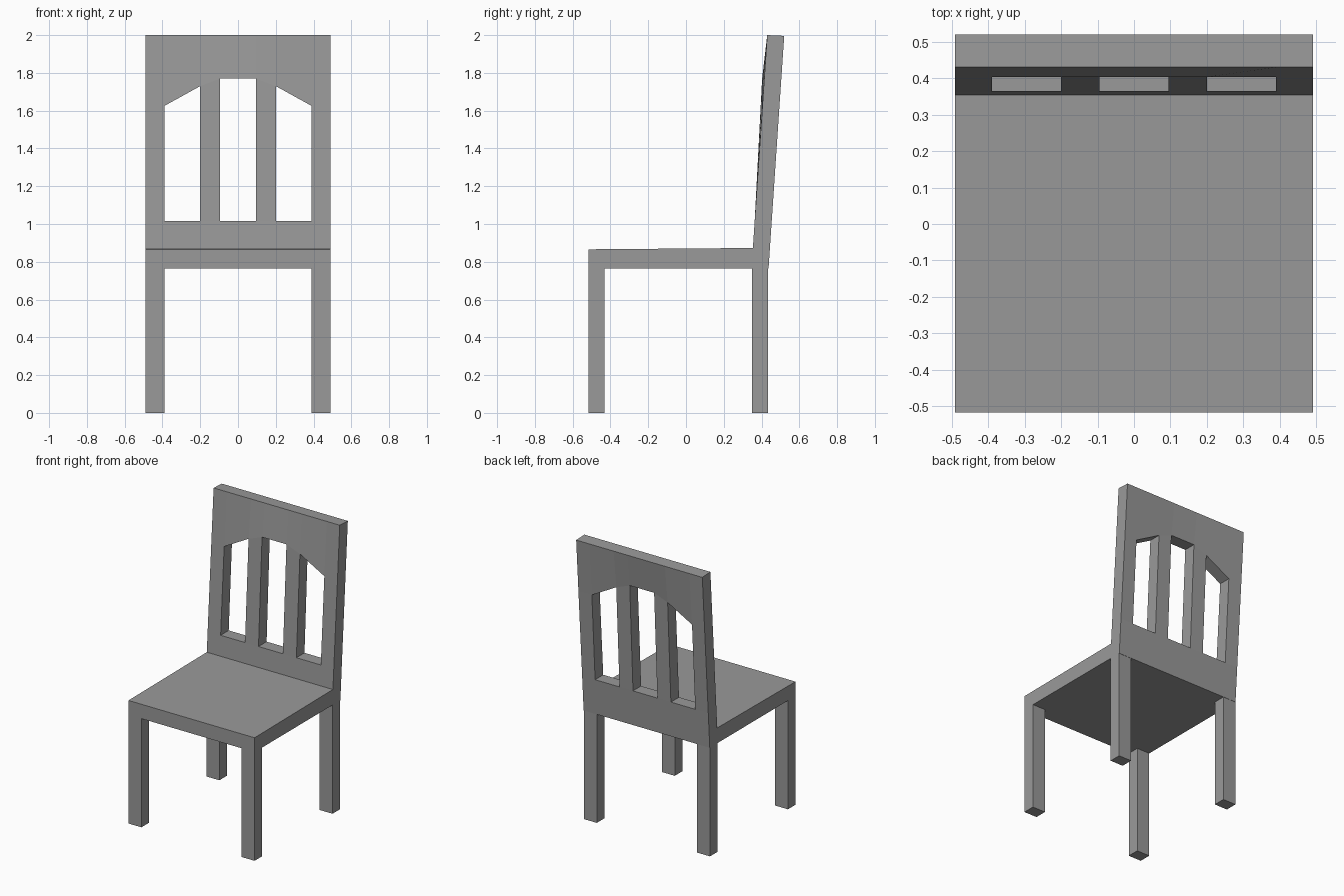
import bpy
import bmesh

cube = bpy.data.objects.get("Cube")
if cube:
    bpy.data.objects.remove(cube, do_unlink=True)

grey = bpy.data.materials.new("plain grey")
grey.use_nodes = True
colour = (0.32, 0.32, 0.32, 1)
grey.diffuse_color = colour
grey.node_tree.nodes["Principled BSDF"].inputs["Base Color"].default_value = colour

HALF = 0.491      # half width of the chair
INNER = 0.39      # inner edge of the legs and back posts
SEAT_TOP = 0.873
SEAT_LOW = 0.765


def finish(name, bm):
    bmesh.ops.recalc_face_normals(bm, faces=bm.faces)
    mesh = bpy.data.meshes.new(name)
    bm.to_mesh(mesh)
    bm.free()
    mesh.materials.append(grey)
    obj = bpy.data.objects.new(name, mesh)
    bpy.context.collection.objects.link(obj)
    return obj


def extrude_x(name, profile, x0, x1):
    """Solid with a (y, z) outline, running from x0 to x1."""
    bm = bmesh.new()
    a, b = [[bm.verts.new((x, y, z)) for y, z in profile] for x in (x0, x1)]
    bm.faces.new(a)
    bm.faces.new(b)
    for i in range(len(a)):
        j = (i + 1) % len(a)
        bm.faces.new((a[i], a[j], b[j], b[i]))
    return finish(name, bm)


def front_y(z):
    return 0.354 + 0.076 * (z - SEAT_TOP) / (2 - SEAT_TOP)


def rear_y(z):
    return 0.437 + 0.083 * (z - SEAT_LOW) / (2 - SEAT_LOW)


# Seat slab, including the foot of the back rest
extrude_x("seat", [(-0.517, SEAT_LOW), (rear_y(SEAT_LOW), SEAT_LOW),
                   (rear_y(SEAT_TOP), SEAT_TOP), (front_y(SEAT_TOP), SEAT_TOP),
                   (-0.517, 0.866)], -HALF, HALF)

# Four square legs
for side, x0, x1 in (("right", -HALF, -INNER), ("left", INNER, HALF)):
    for end, y0, y1 in (("front", -0.517, -0.432), ("back", 0.35, 0.435)):
        extrude_x(f"{end}_{side}_leg",
                  [(y0, 0), (y1, 0), (y1, SEAT_LOW), (y0, SEAT_LOW)], x0, x1)

# Leaning back rest: a grid of columns and rows with three openings left out
columns = [(HALF, 1.625), (INNER, 1.625), (0.2, 1.73), (0.095, 1.77)]
columns = [(-x, z) for x, z in columns] + columns[::-1]
OPENINGS = {(1, 1), (3, 1), (5, 1)}

bm = bmesh.new()
front, rear = {}, {}
for i, (x, arch) in enumerate(columns):
    for k, z in enumerate((SEAT_TOP, 1.015, arch, 2)):
        bulge = k == 2 and abs(x) < HALF
        front[i, k] = bm.verts.new((x, 0.403 if bulge else front_y(z), z))
        rear[i, k] = bm.verts.new((x, 0.49 if bulge else rear_y(z),
                                   1.996 if k == 3 else z))

cells = {(i, k) for i in range(len(columns) - 1) for k in range(3)} - OPENINGS
for i, k in cells:
    corners = [(i, k), (i + 1, k), (i + 1, k + 1), (i, k + 1)]
    neighbours = [(i, k - 1), (i + 1, k), (i, k + 1), (i - 1, k)]
    bm.faces.new([front[c] for c in corners])
    bm.faces.new([rear[c] for c in reversed(corners)])
    # Close the outer rim and the sides of the openings
    for n, neighbour in enumerate(neighbours):
        if neighbour not in cells:
            a, b = corners[n], corners[(n + 1) % 4]
            bm.faces.new((front[b], front[a], rear[a], rear[b]))
finish("back_rest", bm)
